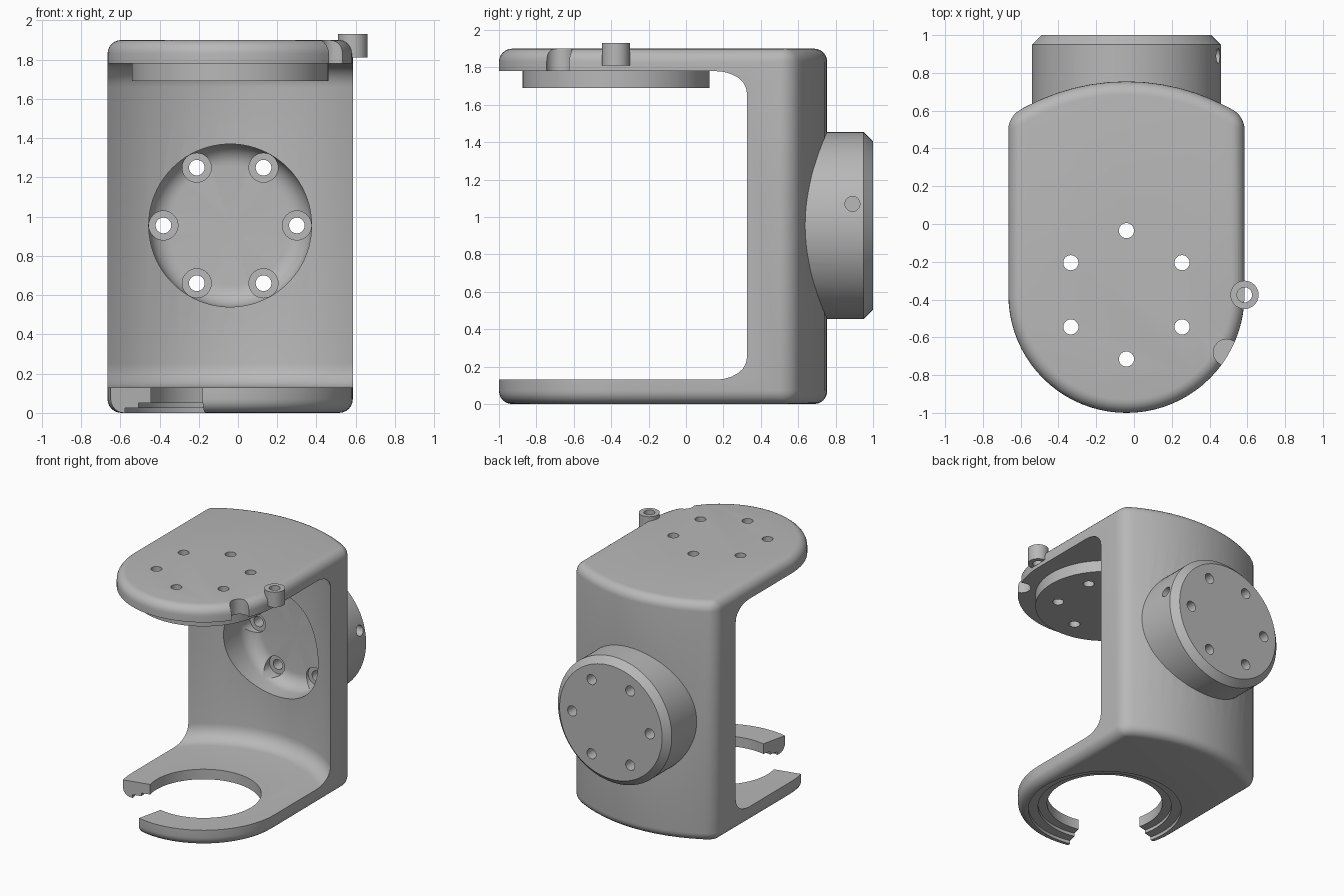
import bpy, bmesh
from math import sin, cos, pi, radians, asin
from mathutils import Matrix, Vector

if "Cube" in bpy.data.objects:
    bpy.data.objects.remove(bpy.data.objects["Cube"], do_unlink=True)

grey = bpy.data.materials.new("matte_grey")
grey.use_nodes = True
colour = (0.48, 0.48, 0.48, 1)
grey.diffuse_color = colour
grey.node_tree.nodes["Principled BSDF"].inputs["Base Color"].default_value = colour

CX, CY = -0.04, -0.375      # axis of the two arms
HUB_Z = 0.955               # height of the rear hub
HALF = 0.625                # half width of the frame
TURN = {"Z": Matrix.Identity(4),
        "Y": Matrix.Rotation(-pi / 2, 4, "X"),
        "X": Matrix.Rotation(pi / 2, 4, "Y")}


def finish(bm, name):
    bmesh.ops.recalc_face_normals(bm, faces=bm.faces)
    mesh = bpy.data.meshes.new(name)
    bm.to_mesh(mesh)
    bm.free()
    mesh.materials.append(grey)
    ob = bpy.data.objects.new(name, mesh)
    bpy.context.collection.objects.link(ob)
    return ob


def prism(name, outline, z0, z1, bevel=0.0, upright=True):
    """Extrude an outline upwards and round its sharp edges."""
    bm = bmesh.new()
    face = bm.faces.new([bm.verts.new((x, y, z0)) for x, y in outline])
    ext = bmesh.ops.extrude_face_region(bm, geom=[face])["geom"]
    verts = [g for g in ext if isinstance(g, bmesh.types.BMVert)]
    bmesh.ops.translate(bm, verts=verts, vec=(0, 0, z1 - z0))
    bmesh.ops.recalc_face_normals(bm, faces=bm.faces)
    if bevel:
        edges = [e for e in bm.edges if e.calc_face_angle() > 0.4 and
                 (upright or abs(e.verts[0].co.z - e.verts[1].co.z) < 0.01)]
        bmesh.ops.bevel(bm, geom=edges, offset=bevel, segments=6,
                        profile=0.5, affect="EDGES")
    return finish(bm, name)


def lathe(name, profile, centre, axis="Z", steps=64):
    """Revolve (radius, height) points around an axis."""
    bm = bmesh.new()
    verts = [bm.verts.new((r, 0, h)) for r, h in profile]
    edges = [bm.edges.new(pair) for pair in zip(verts, verts[1:])]
    bmesh.ops.spin(bm, geom=verts + edges, cent=(0, 0, 0), axis=(0, 0, 1),
                   angle=2 * pi, steps=steps)
    bmesh.ops.remove_doubles(bm, verts=bm.verts, dist=1e-5)
    bmesh.ops.transform(bm, matrix=Matrix.Translation(Vector(centre)) @ TURN[axis],
                        verts=bm.verts)
    return finish(bm, name)


def rod(name, r, h0, h1, centre, axis="Z", steps=32):
    return lathe(name, [(0, h0), (r, h0), (r, h1), (0, h1)], centre, axis, steps)


def combine(target, tool, operation="DIFFERENCE"):
    mod = target.modifiers.new("combine", "BOOLEAN")
    mod.operation = operation
    mod.solver = "EXACT"
    mod.object = tool
    bpy.context.view_layer.objects.active = target
    bpy.ops.object.modifier_apply(modifier=mod.name)
    bpy.data.objects.remove(tool, do_unlink=True)


def arc(radius, start, end, n):
    return [(CX + radius * cos(start + (end - start) * i / n),
             CY + radius * sin(start + (end - start) * i / n)) for i in range(n + 1)]


def ring(radius, offset):
    return [(radius * cos(offset + k * pi / 3), radius * sin(offset + k * pi / 3))
            for k in range(6)]


# C-shaped frame: round front, shallow curved back
back = pi / 2 - asin(HALF / 1.13)
frame = prism("frame", arc(HALF, pi, 2 * pi, 40) + arc(1.13, back, pi - back, 14),
              0, 1.9, 0.07)

# Opening between the arms, with a filleted curved rear
side = pi / 2 - asin(0.85 / 0.94)
opening = arc(0.94, side, pi - side, 24) + [(CX - 0.85, -1.6), (CX + 0.85, -1.6)]
combine(frame, prism("opening_cutter", opening, 0.13, 1.78, 0.12, False))

# Rear hub with a chamfered rim and a dished recess
hub = lathe("hub", [(0, 0.6), (0.5, 0.6), (0.5, 0.95), (0.45, 1), (0, 1)],
            (CX, 0, HUB_Z), "Y", 96)
combine(frame, hub, "UNION")
fillet = [(0.305 + 0.11 * cos(a), 0.67 + 0.11 * sin(a))
          for a in [i * pi / 16 for i in range(9)]]
combine(frame, lathe("recess_cutter", [(0, 0.1), (0.415, 0.1)] + fillet + [(0, 0.78)],
                     (CX, 0, HUB_Z), "Y", 96))
for x, z in ring(0.34, 0):
    bolt = [(0, 0.6), (0.074, 0.6), (0.074, 0.8), (0.04, 0.8), (0.04, 1.1), (0, 1.1)]
    combine(frame, lathe("bolt_cutter", bolt, (CX + x, 0, HUB_Z + z), "Y", 32))
combine(frame, rod("set_screw_cutter", 0.04, 0.3, 0.7, (0, 0.89, 1.07), "X"))

# Lower arm: stepped bore and side gap
bore = [(0, -0.1), (0.55, -0.1), (0.55, 0.025), (0.48, 0.025), (0.48, 0.05),
        (0.415, 0.05), (0.415, 0.3), (0, 0.3)]
combine(frame, lathe("bore_cutter", bore, (CX, CY, 0), "Z", 96))
gap = [(CX, CY)] + arc(0.9, radians(193), radians(257), 6)
combine(frame, prism("gap_cutter", gap, -0.1, 0.25))

# Upper arm: mounting disc, edge notch and cable tube
disc = rod("mounting_disc", 0.5, 1.69, 1.785, (CX, CY, 0), "Z", 96)
for x, y in ring(0.34, pi / 6):
    for part in (frame, disc):
        combine(part, rod("hole_cutter", 0.04, 1.6, 2, (CX + x, CY + y, 0)))
combine(frame, rod("notch_cutter", 0.07, 1.7, 2, (0.49, -0.68, 0)))
spot = (0.585, -0.375, 0)
combine(frame, rod("tube_seat_cutter", 0.04, 1.81, 2, spot))
tube = lathe("cable_tube", [(0.04, 1.81), (0.075, 1.81), (0.075, 1.93),
                            (0.04, 1.93), (0.04, 1.81)], spot, "Z", 32)

# Smooth curved faces, keep edges crisp
for ob in (frame, disc, tube):
    bpy.ops.object.select_all(action="DESELECT")
    ob.select_set(True)
    bpy.context.view_layer.objects.active = ob
    bpy.ops.object.shade_smooth_by_angle(angle=radians(30))
